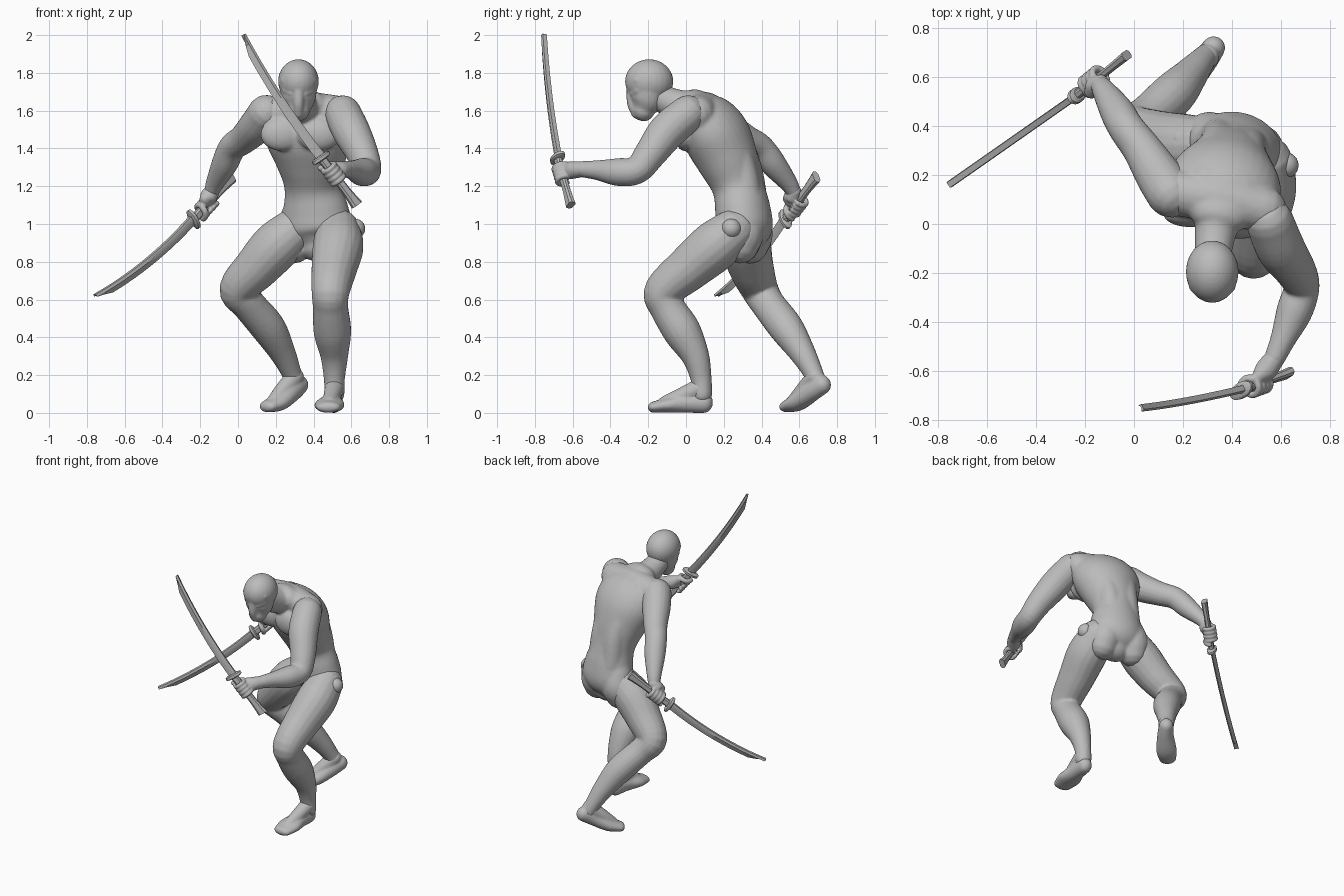
import bpy, bmesh, math
from mathutils import Vector as V, Matrix

if "Cube" in bpy.data.objects:
    bpy.data.objects.remove(bpy.data.objects["Cube"])

grey = bpy.data.materials.new("plain_grey")
grey.use_nodes = True
grey.diffuse_color = (0.5, 0.5, 0.5, 1)
grey.node_tree.nodes["Principled BSDF"].inputs["Base Color"].default_value = (0.5, 0.5, 0.5, 1)

SIDE = V((0.97, -0.24, 0))      # shoulder and hip line of the twisted pose


def loft(bm, rings):
    """Skin a list of vertex rings and cap both ends."""
    rows = [[bm.verts.new(p) for p in ring] for ring in rings]
    n = len(rows[0])
    for a, b in zip(rows, rows[1:]):
        for i in range(n):
            bm.faces.new((a[i], a[(i + 1) % n], b[(i + 1) % n], b[i]))
    bm.faces.new(rows[0][::-1])
    bm.faces.new(rows[-1])


def spline(pts, steps=5):
    """Catmull-Rom through tuples of any length."""
    pts = [V(p) for p in pts]
    ext = [pts[0] * 2 - pts[1]] + pts + [pts[-1] * 2 - pts[-2]]
    out = []
    for a, b, c, d in zip(ext, ext[1:], ext[2:], ext[3:]):
        for k in range(steps):
            t = k / steps
            out.append((b * 2 + (c - a) * t + (a * 2 - b * 5 + c * 4 - d) * t * t
                        + (b * 3 - a - c * 3 + d) * t ** 3) / 2)
    return out + [pts[-1]]


def tube(bm, pts, side=SIDE, n=18):
    """Rounded tube through (x, y, z, r) or (x, y, z, rx, ry)."""
    path = spline([p if len(p) == 5 else (*p, p[3]) for p in pts])
    pos = [V(p[:3]) for p in path]
    rings, s = [], V(side)
    last = len(pos) - 1
    for i, p in enumerate(pos):
        t = (pos[min(i + 1, last)] - pos[max(i - 1, 0)]).normalized()
        s = (s - t * s.dot(t)).normalized()
        f = t.cross(s)
        rx, ry = path[i][3], path[i][4]

        def ring(off, k):
            return [p + t * off + (s * rx * math.cos(a) + f * ry * math.sin(a)) * k
                    for a in (math.tau * j / n for j in range(n))]
        cap = [(min(rx, ry) * h, math.sqrt(1 - h * h)) for h in (0.4, 0.75, 0.96)]
        if i == 0:
            rings += [ring(-o, k) for o, k in reversed(cap)]
        rings.append(ring(0, 1))
        if i == last:
            rings += [ring(o, k) for o, k in cap]
    loft(bm, rings)


def ball(bm, c, r):
    r = (r, r, r) if isinstance(r, float) else r
    bmesh.ops.create_uvsphere(bm, u_segments=24, v_segments=16, radius=1,
                              matrix=Matrix.Translation(c) @ Matrix.Diagonal((*r, 1)))


def finish(bm, name, voxel=0.0, smooth=5):
    bmesh.ops.recalc_face_normals(bm, faces=bm.faces)
    me = bpy.data.meshes.new(name)
    bm.to_mesh(me)
    bm.free()
    me.materials.append(grey)
    ob = bpy.data.objects.new(name, me)
    bpy.context.collection.objects.link(ob)
    if voxel:
        m = ob.modifiers.new("Blend", "REMESH")
        m.mode, m.voxel_size, m.use_smooth_shade = "VOXEL", voxel, True
        m = ob.modifiers.new("Soften", "SMOOTH")
        m.factor, m.iterations = 0.5, smooth
    else:
        bpy.ops.object.select_all(action="DESELECT")
        ob.select_set(True)
        bpy.context.view_layer.objects.active = ob
        bpy.ops.object.shade_smooth_by_angle(angle=math.radians(35))


# Head: skull, masked jaw, soft nose ridge, brows and slanted eye pads
bm = bmesh.new()
ball(bm, (.32, -.195, 1.755), (.108, .128, .117))
tube(bm, [(.32, -.2, 1.72, .1, .1), (.32, -.21, 1.65, .088, .09), (.32, -.225, 1.605, .062, .062)])
tube(bm, [(.32, -.285, 1.71, .03), (.32, -.285, 1.64, .028), (.32, -.262, 1.585, .028)])
for s in (-1, 1):
    tube(bm, [(.32 + s * .015, -.298, 1.73, .018), (.32 + s * .08, -.26, 1.76, .016)])
    tube(bm, [(.32 + s * .04, -.286, 1.69, .012), (.32 + s * .075, -.258, 1.706, .012)])
finish(bm, "head", .007, 6)

# Torso: trunk, shoulder girdle, neck and muscle groups
bm = bmesh.new()
tube(bm, [(.43, .30, .89, .11, .09), (.42, .31, .97, .185, .145),
          (.41, .30, 1.08, .175, .145), (.395, .275, 1.2, .15, .137),
          (.385, .225, 1.33, .187, .16), (.372, .165, 1.46, .232, .175),
          (.36, .105, 1.56, .22, .15), (.35, .045, 1.63, .13, .085)], n=32)
tube(bm, [(.17, .13, 1.58, .095), (.35, .1, 1.6, .1), (.53, .06, 1.585, .095)], side=(0, 0, 1))
tube(bm, [(.345, .06, 1.6, .1), (.33, -.06, 1.635, .082), (.32, -.16, 1.68, .072)])
for s in (-1, 1):
    def at(x, y, z):
        return V((.35, .1, 0)) + SIDE * x * s + V((.24, .97, 0)) * y + V((0, 0, z))
    ball(bm, at(.1, -.085, 1.475), (.115, .055, .09))           # chest
    tube(bm, [(*at(.07, -.01, 1.62), .06), (*at(.17, -.01, 1.615), .05)], side=(0, 0, 1))
    tube(bm, [(*at(.07, .06, 1.59), .08), (*at(.075, .125, 1.49), .085),
              (*at(.06, .215, 1.3), .078), (*at(.06, .25, 1.1), .08)])   # spine muscles
    tube(bm, [(*at(.08, .22, 1.04), .1), (*at(.1, .235, .95), .108),
              (*at(.11, .22, .89), .1)])                        # seat
    for k in range(3):                                          # stomach
        ball(bm, at(.035, .012 + .042 * k, 1.33 - .075 * k), (.04, .035, .038))
finish(bm, "torso", .009, 10)

# Arms: left reaches forward, right trails behind
ARMS = {
    "left": [(.555, .01, 1.585, .098), (.6, -.1, 1.49, .1), (.66, -.19, 1.37, .085),
             (.685, -.26, 1.285, .074), (.655, -.36, 1.275, .074), (.61, -.47, 1.285, .053),
             (.575, -.55, 1.29, .043)],
    "right": [(.15, .125, 1.585, .1), (.10, .2, 1.52, .095), (.03, .31, 1.45, .08),
              (-.03, .39, 1.405, .074), (-.07, .46, 1.32, .07), (-.12, .54, 1.22, .05),
              (-.14, .57, 1.17, .04)],
}
# Legs: left bears weight, right pushes off from the toes
LEGS = {
    "left": [(.53, .25, .96, .12), (.53, .15, .88, .135), (.51, .02, .77, .122),
             (.49, -.12, .645, .102), (.49, -.1, .56, .094), (.5, -.02, .43, .1),
             (.51, .05, .3, .074), (.51, .08, .18, .056), (.51, .085, .1, .054)],
    "right": [(.29, .32, .96, .12), (.2, .32, .88, .132), (.1, .345, .77, .12),
              (0, .39, .655, .1), (.055, .435, .575, .09), (.16, .53, .45, .092),
              (.235, .615, .32, .07), (.28, .67, .22, .054), (.3, .69, .17, .05)],
}
FEET = {
    "left": [(.507, .095, .055, .048, .056), (.497, 0, .052, .058, .052),
             (.485, -.09, .042, .08, .042), (.478, -.172, .03, .065, .03)],
    "right": [(.325, .72, .15, .048, .052), (.285, .665, .115, .055, .055),
              (.215, .592, .058, .068, .047), (.158, .538, .034, .056, .032)],
}
INSTEPS = {
    "left": [(.51, .07, .13, .052), (.497, -.03, .085, .045), (.485, -.11, .05, .04)],
    "right": [(.3, .685, .19, .05), (.235, .62, .115, .045), (.19, .57, .06, .038)],
}
HIPS = {"left": (.62, .24, .975), "right": (.2, .345, .975)}
for k in ("left", "right"):
    across = (1, -.9, 0) if k == "right" else (1, 0, 0)
    for name, shape in (("_arm", ARMS), ("_leg", LEGS)):
        bm = bmesh.new()
        tube(bm, shape[k])
        finish(bm, k + name, .009, 4)
    bm = bmesh.new()
    tube(bm, FEET[k], side=across)
    tube(bm, INSTEPS[k], side=across)
    finish(bm, k + "_foot", .007, 5)
    bm = bmesh.new()
    ball(bm, HIPS[k], .053)
    finish(bm, k + "_hip_joint")


def hand(name, wrist, grip, axis, turn):
    """Fist closed around a handle running along axis."""
    wrist, grip, d = V(wrist), V(grip), V(axis).normalized()
    u = wrist - grip
    u = (u - d * u.dot(d)).normalized()
    v = d.cross(u) * turn
    bm = bmesh.new()
    palm = grip + u * .036
    tube(bm, [(*wrist, .042), (*wrist.lerp(palm, .6), .046), (*palm, .05, .034)], side=d)
    for i in range(4):
        c = grip + d * (i - 1.5) * .027
        arc = [c + (u * math.cos(a) + v * math.sin(a)) * .036 for a in (.2, 1.1, 2, 2.9, 3.8, 4.6)]
        tube(bm, [(*p, .0145) for p in arc], side=d, n=10)
    arc = [grip - d * (.045 + .008 * j) + (u * math.cos(a) - v * math.sin(a)) * .036
           for j, a in enumerate((.1, .9, 1.7, 2.4))]
    tube(bm, [(*p, .017) for p in arc], side=d, n=10)
    finish(bm, name, .0055, 3)


def sword(name, tip, guard, pommel, bow, sag):
    """Curved single-edged blade, oval guard and flared handle."""
    tip, guard, pommel = V(tip), V(guard), V(pommel)
    d = (tip - guard).normalized()
    w = V(bow)
    w = (w - d * w.dot(d)).normalized()
    t = d.cross(w)
    bm = bmesh.new()
    rings = []
    for i in range(15):
        k = i / 14
        c = guard.lerp(tip, k) + w * sag * 4 * k * (1 - k)
        h = .027 - .006 * k
        edge = h if i < 13 else h * (.35 if i == 13 else -.7)
        rings.append([c + w * edge, c + t * .015 - w * h * .3, c + t * .012 - w * h,
                      c - t * .012 - w * h, c - t * .015 - w * h * .3])
    loft(bm, rings)
    rings = []
    for k, a, b in ((0, .024, .017), (.35, .022, .016), (.7, .023, .016), (.9, .028, .018), (1, .032, .019)):
        c = guard.lerp(pommel, k)
        rings.append([c + w * a * x + t * b * y for x, y in
                      ((1, .5), (.6, 1), (-.6, 1), (-1, .5), (-1, -.5), (-.6, -1), (.6, -1), (1, -.5))])
    loft(bm, rings)
    rings = []
    for o, r in ((-.014, .75), (-.008, 1), (.008, 1), (.014, .75)):
        rings.append([guard + d * o + (w * .058 * math.cos(a) + t * .032 * math.sin(a)) * r
                      for a in (math.tau * j / 20 for j in range(20))])
    loft(bm, rings)
    finish(bm, name)


# Swords and the fists that hold them
sword("left_sword", (.02, -.757, 1.995), (.44, -.68, 1.35), (.63, -.61, 1.1), (-1, -.5, 0), .02)
hand("left_hand", (.575, -.55, 1.29), (.505, -.655, 1.265), (.19, .07, -.25), 1)
sword("right_sword", (-.75, .165, .61), (-.235, .525, 1.025), (-.03, .69, 1.25), (0, 0, -1), .03)
hand("right_hand", (-.14, .57, 1.17), (-.165, .585, 1.1), (.2, .165, .22), -1)
